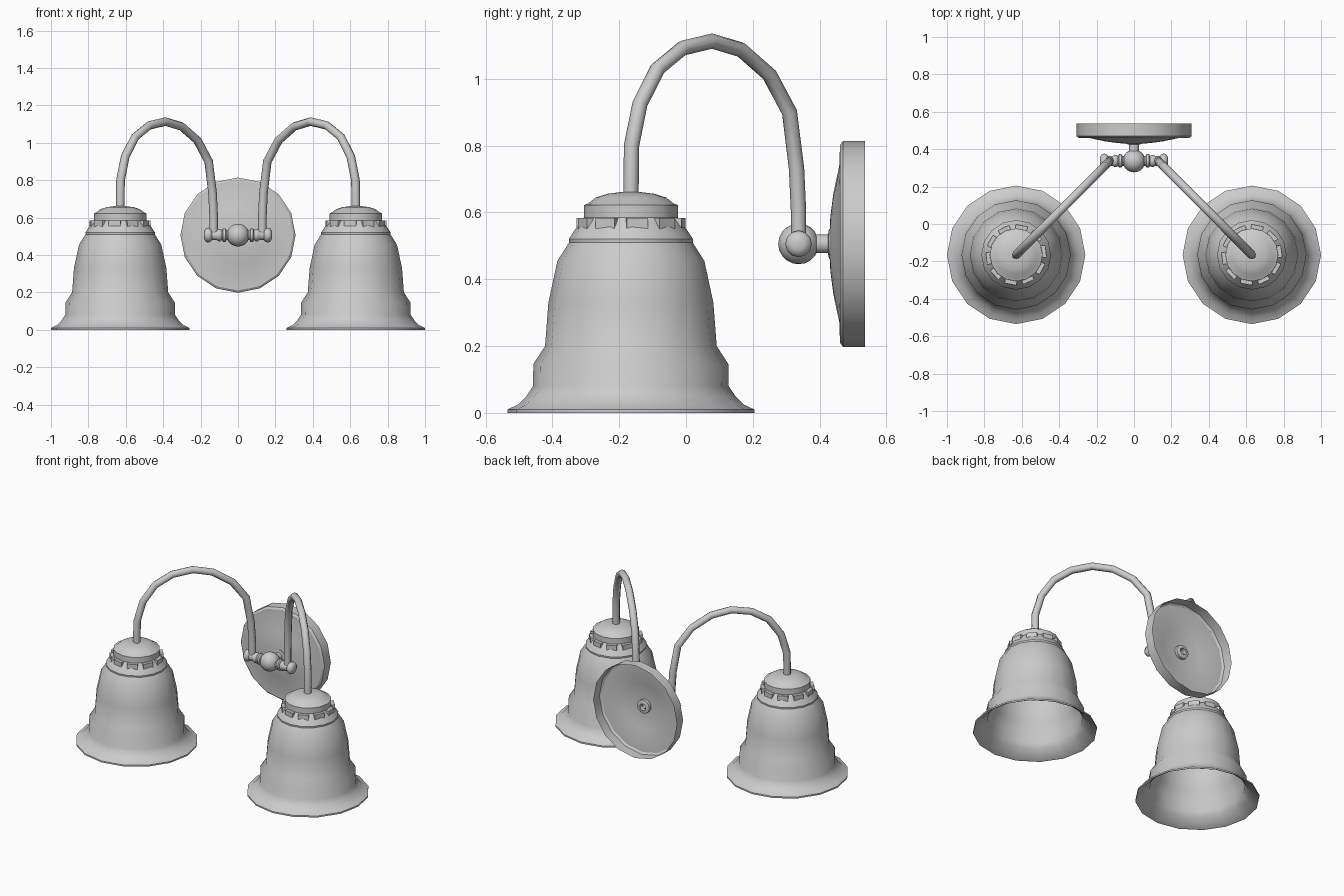
import bpy, bmesh, math
from mathutils import Matrix, Vector

if "Cube" in bpy.data.objects:
    bpy.data.objects.remove(bpy.data.objects["Cube"])

SX, SY = 0.63, -0.165      # shade axis
PZ, BY = 0.506, 0.337      # plate height, bar depth


def finish(bm, name, mat=Matrix(), angle=35):
    bm.transform(mat)
    bmesh.ops.recalc_face_normals(bm, faces=bm.faces)
    me = bpy.data.meshes.new(name)
    bm.to_mesh(me)
    bm.free()
    ob = bpy.data.objects.new(name, me)
    bpy.context.collection.objects.link(ob)
    bpy.ops.object.select_all(action='DESELECT')
    ob.select_set(True)
    bpy.context.view_layer.objects.active = ob
    bpy.ops.object.shade_smooth_by_angle(angle=math.radians(angle))
    return ob


def lathe(name, profile, mat, sides=16, closed=False, angle=35):
    """Revolve (radius, height) points around the local z axis."""
    bm = bmesh.new()
    vs = [bm.verts.new((r, 0, z)) for r, z in profile]
    es = [bm.edges.new(p) for p in zip(vs, vs[1:])]
    if closed:
        es.append(bm.edges.new((vs[-1], vs[0])))
    bmesh.ops.spin(bm, geom=vs + es, cent=(0, 0, 0), axis=(0, 0, 1),
                   angle=2 * math.pi, steps=sides, use_duplicate=False)
    bmesh.ops.remove_doubles(bm, verts=bm.verts, dist=0.0005)
    return finish(bm, name, mat, angle)


# profiles
shade_outer = [(.37, 0), (.37, .01), (.338, .025), (.313, .05), (.293, .08), (.292, .146),
               (.257, .2), (.247, .33), (.22, .455), (.185, .51)]
shade_inner = [(r - .008, z) for r, z in reversed(shade_outer[2:])] + [(.36, .004)]
holder = [(.17, .508), (.185, .508), (.186, .52), (.17, .545), (.141, .585), (.141, .622),
          (.128, .627), (.105, .645), (.07, .656), (.03, .661), (0, .661)]

arm_path = [(.337, .5), (.337, .6), (.331, .73), (.31, .9), (.25, 1.012), (.165, 1.087),
            (.078, 1.113), (-.01, 1.092), (-.085, 1.03), (-.138, .925), (-.163, .8), (-.165, .64)]

for s, side in ((-1, "left"), (1, "right")):
    at = Matrix.Translation((s * SX, SY, 0))
    # bell shade and its holder
    lathe(side + "_shade", shade_outer + shade_inner, at, closed=True)
    lathe(side + "_shade_holder", holder, at)
    # ring of small tabs round the holder
    bm = bmesh.new()
    for i in range(10):
        m = (Matrix.Rotation(math.radians(-101 + 36 * i), 4, 'Z')
             @ Matrix.Translation((.149, 0, .566)) @ Matrix.Diagonal((.022, .064, .036, 1)))
        bmesh.ops.create_cube(bm, size=1, matrix=m)
    finish(bm, side + "_holder_tabs", at)

    # gooseneck arm
    cu = bpy.data.curves.new(side + "_arm", 'CURVE')
    cu.dimensions = '3D'
    cu.bevel_depth = .023
    cu.bevel_resolution = 2
    cu.use_fill_caps = True
    sp = cu.splines.new('POLY')
    sp.points.add(len(arm_path) - 1)
    for p, (y, z) in zip(sp.points, arm_path):
        p.co = (s * (.13 + .5 * (BY - y) / .502), y, z, 1)
    sp.use_smooth = True
    bpy.context.collection.objects.link(bpy.data.objects.new(side + "_arm", cu))

    # turned beads of the cross bar
    to_bar = Matrix.Translation((0, BY, PZ)) @ Matrix.Rotation(s * math.pi / 2, 4, 'Y')
    lathe(side + "_bar", [(.026, .03), (.026, .06), (.036, .068), (.036, .08), (.026, .086),
                          (.033, .094), (.033, .105), (.027, .112), (.027, .14), (.036, .147),
                          (.04, .16), (.034, .174), (.018, .182), (0, .182)],
          to_bar, sides=12, angle=50)

# centre ball
bm = bmesh.new()
bmesh.ops.create_uvsphere(bm, u_segments=16, v_segments=10, radius=.061)
finish(bm, "centre_ball", Matrix.Translation((0, BY, PZ)))

# hollow wall plate and stem, turned about the y axis
to_wall = Matrix.Translation((0, 0, PZ)) @ Matrix.Rotation(-math.pi / 2, 4, 'X')
lathe("wall_plate", [(.308, .536), (.308, .47), (.296, .461), (.235, .459),
                     (.15, .441), (.08, .432), (.02, .43)], to_wall)
lathe("stem", [(.028, BY + .04), (.028, .425), (.045, .428), (.045, .45), (.022, .455),
               (.022, .425)], to_wall, sides=12)
